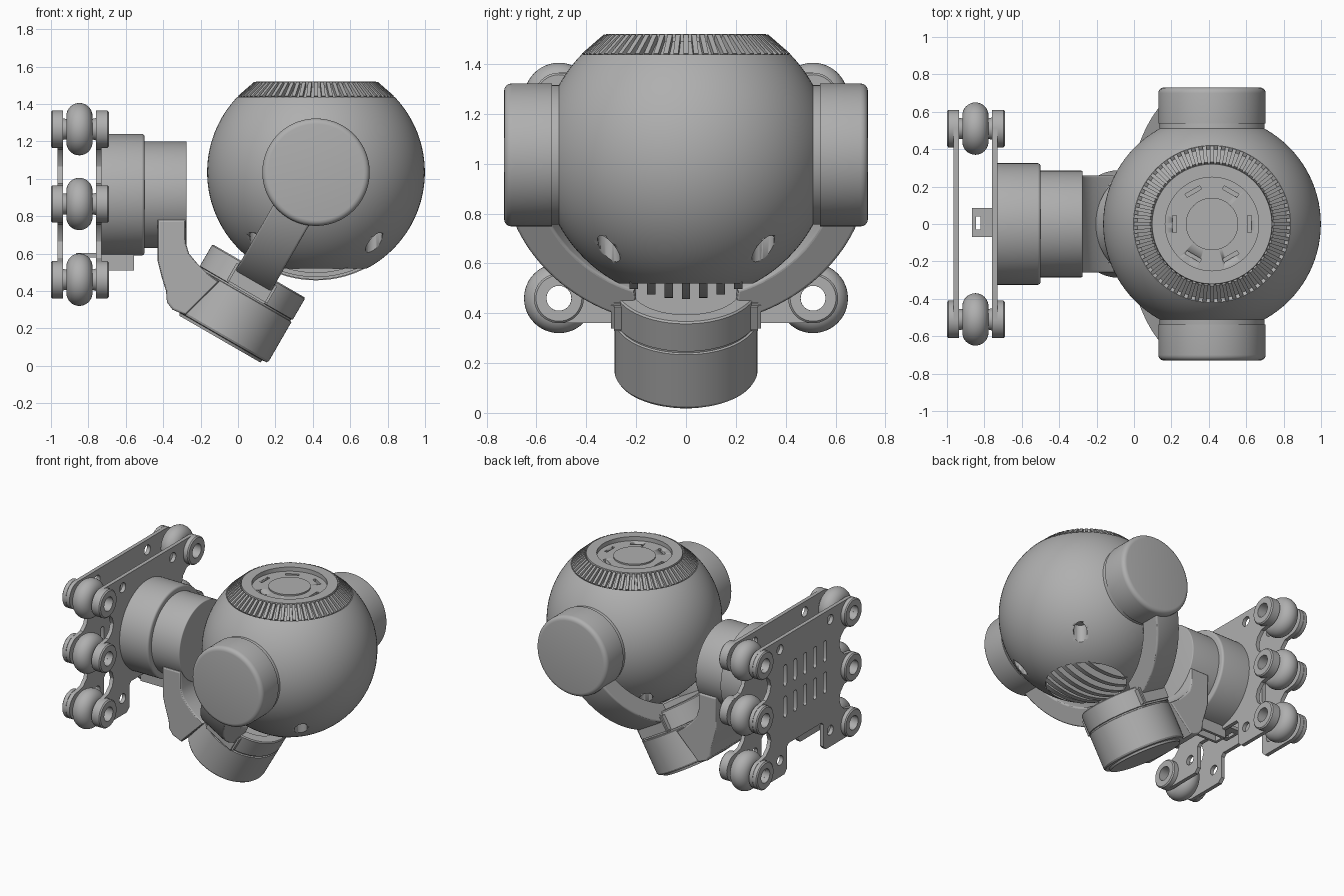
import bpy, bmesh
from math import sin, cos, pi, radians, sqrt, asin
from mathutils import Matrix, Vector

old = bpy.data.objects.get("Cube")
if old:
    bpy.data.objects.remove(old)

grey = bpy.data.materials.new("plain_grey")
grey.use_nodes = True
GREY = (0.43, 0.43, 0.43, 1)
grey.diffuse_color = GREY
grey.node_tree.nodes["Principled BSDF"].inputs["Base Color"].default_value = GREY

# Frames: ball centre, the tilted yoke frame, and axis changes
T = Matrix.Translation
BALL = T((0.417, 0, 1.035))
TILT = BALL @ Matrix.Rotation(radians(30), 4, 'Y')
TO_X = Matrix.Rotation(pi / 2, 4, 'Y')
YZ = Matrix(((0, 0, 1, 0), (1, 0, 0, 0), (0, 1, 0, 0), (0, 0, 0, 1)))
XZ = Matrix.Rotation(pi / 2, 4, 'X')
R = 0.582


def finish(name, mesh, angle=30):
    ob = bpy.data.objects.new(name, mesh)
    bpy.context.collection.objects.link(ob)
    mesh.materials.clear()
    mesh.materials.append(grey)
    bpy.ops.object.select_all(action='DESELECT')
    ob.select_set(True)
    bpy.context.view_layer.objects.active = ob
    bpy.ops.object.shade_smooth_by_angle(angle=radians(angle))
    return ob


def from_bmesh(name, bm):
    mesh = bpy.data.meshes.new(name)
    bmesh.ops.recalc_face_normals(bm, faces=bm.faces)
    bm.to_mesh(mesh)
    bm.free()
    return finish(name, mesh)


def lathe(name, profile, frame, closed=False, steps=96):
    """Spin (radius, height) points about the frame's z axis."""
    bm = bmesh.new()
    vs = [bm.verts.new((r, 0, h)) for r, h in profile]
    edges = [bm.edges.new(p) for p in zip(vs, vs[1:])]
    if closed:
        edges.append(bm.edges.new((vs[-1], vs[0])))
    bmesh.ops.spin(bm, geom=vs + edges, cent=(0, 0, 0), axis=(0, 0, 1),
                   angle=2 * pi, steps=steps)
    bmesh.ops.remove_doubles(bm, verts=bm.verts, dist=1e-5)
    bm.transform(frame)
    return from_bmesh(name, bm)


def drum(name, r, a, b, frame, soft=0.02):
    """Closed cylinder from a to b, rounded at the b end."""
    s = soft if b > a else -soft
    rim = [(r - soft + soft * cos(t * pi / 8), b - s + s * sin(t * pi / 8)) for t in range(5)]
    return lathe(name, [(0, a), (r, a)] + rim + [(0, b)], frame)


def prism(name, loops, half, frame, bevel=0.0):
    """Extrude an outline, with further loops as holes."""
    cu = bpy.data.curves.new(name, 'CURVE')
    cu.dimensions, cu.fill_mode = '2D', 'BOTH'
    cu.extrude, cu.bevel_depth, cu.offset = half - bevel, bevel, -bevel
    cu.bevel_resolution = 2
    for pts in loops:
        sp = cu.splines.new('POLY')
        sp.points.add(len(pts) - 1)
        for p, (x, y) in zip(sp.points, pts):
            p.co = (x, y, 0, 1)
        sp.use_cyclic_u = True
    tmp = bpy.data.objects.new("tmp", cu)
    bpy.context.collection.objects.link(tmp)
    dg = bpy.context.evaluated_depsgraph_get()
    mesh = bpy.data.meshes.new_from_object(tmp.evaluated_get(dg))
    bpy.data.objects.remove(tmp)
    mesh.transform(frame)
    mesh.name = name
    return finish(name, mesh)


def box(bm, size, frame):
    bmesh.ops.create_cube(bm, size=1, matrix=frame @ Matrix.Diagonal((*size, 1)))


def arc(cx, cy, r, a, b, n=16):
    return [(cx + r * cos(radians(a + (b - a) * i / n)),
             cy + r * sin(radians(a + (b - a) * i / n))) for i in range(n + 1)]


def circle(cx, cy, r):
    return arc(cx, cy, r, 0, 345, 23)


# Ball housing with a recessed top, a groove for ribs and a bottom opening
MOUTH = 0.27
lo, hi = asin(0.42 / R), pi - asin(MOUTH / R)
side = [(R * sin(lo + (hi - lo) * i / 48), R * cos(lo + (hi - lo) * i / 48)) for i in range(49)]
body = lathe("ball_housing",
             [(0, .465), (.14, .465), (.14, .455), (.25, .455), (.25, .485), (.32, .485),
              (.325, .456), (.4, .392)] + side + [(MOUTH, -.4), (0, -.4)], BALL)

# Screw holes and vent slots cut into the ball
bm = bmesh.new()
for sx in (-1, 1):
    for sy in (-1, 1):
        bmesh.ops.create_cone(bm, cap_ends=True, segments=32, radius1=.045, radius2=.045,
                              depth=.22, matrix=BALL @ T((sx * .31, sy * .31, -.41)))
for k in range(6):
    box(bm, (.02, .09, .06), BALL @ Matrix.Rotation(k * pi / 3, 4, 'Z') @ T((.2, 0, .46)))
cutter = from_bmesh("cutter", bm)
cutter.hide_render = True
mod = body.modifiers.new("holes", 'BOOLEAN')
mod.operation, mod.solver, mod.object = 'DIFFERENCE', 'EXACT', cutter
bpy.context.view_layer.objects.active = body
bpy.ops.object.modifier_apply(modifier=mod.name)
bpy.data.objects.remove(cutter)

# Cooling ribs around the top
bm = bmesh.new()
for k in range(64):
    box(bm, (.115, .02, .04), BALL @ Matrix.Rotation(k * pi / 32, 4, 'Z')
        @ T((.361, 0, .43)) @ Matrix.Rotation(radians(41), 4, 'Y'))
from_bmesh("top_ribs", bm)

# Curved slats across the bottom opening
for k in range(-3, 4):
    y = k * .07
    hx = sqrt(MOUTH ** 2 - y ** 2)
    xs = [hx * i / 12 for i in range(-12, 13)]
    low = [(x, -sqrt((R - .004) ** 2 - x * x - y * y)) for x in xs]
    prism("bottom_slat", [low + [(hx, -.39), (-hx, -.39)]], .017, BALL @ T((0, y, 0)) @ XZ)

# Side pods on both ends of the tilt axis
for s, label in ((1, "left"), (-1, "right")):
    out = BALL @ Matrix.Rotation(-s * pi / 2, 4, 'X')
    drum(label + "_pod_collar", .28, .42, .55, out, .005)
    drum(label + "_pod", .287, .538, .73, out, .03)

# Yoke arms, running as an arc from each pod down to the roll motor
for s, label in ((1, "left"), (-1, "right")):
    a0, a1 = (-8, -70) if s > 0 else (188, 250)
    tip = [(s * .2, -.74), (s * .2, -.62)]
    prism(label + "_yoke_arm", [arc(0, 0, .735, a0, a1, 24) + tip + arc(0, 0, .6, a1, a0, 24)],
          .11, TILT @ YZ, .012)
    bm = bmesh.new()
    box(bm, (.25, .1, .13), TILT @ T((0, s * .25, -.685)))
    bmesh.ops.bevel(bm, geom=bm.edges[:], offset=.012, segments=2, affect='EDGES')
    from_bmesh(label + "_yoke_clamp", bm)

# Roll motor under the ball
lathe("roll_motor", [(0, -.62), (.22, -.62), (.225, -.61), (.28, -.61), (.287, -.617),
                     (.287, -.745), (.278, -.748), (.278, -.757), (.287, -.76), (.287, -1.0),
                     (.28, -1.012), (.255, -1.015), (.25, -1.03), (0, -1.03)], TILT)

# Pan motor on the mount, and the arm that drops from it
PAN = T((0, 0, .915)) @ TO_X
drum("pan_motor_base", .325, -.74, -.5, PAN, .015)
drum("pan_motor", .285, -.52, -.275, PAN, .006)
prism("pan_arm", [[(-.43, .78), (-.43, .56), (-.41, .48), (-.385, .4), (-.38, .34), (-.35, .3),
                   (-.28, .27), (-.1, .45), (-.17, .5), (-.22, .55), (-.262, .6), (-.28, .66),
                   (-.28, .78)]], .26, XZ, .012)

# Damper plates with ears, cut-outs and slots
EARS = (1.265, .865, .46)
half = [(0, 1.365)]
for i, z in enumerate(EARS):
    half += arc(.51, z, .1, 90, -90)
    if i < 2:
        half += [(.45, z - .11), (.41, z - .15), (.395, z - .2), (.41, z - .25), (.45, z - .29)]
half += [(.24, .36), (.21, .39), (.21, .55), (.19, .57), (0, .57)]
outline = half + [(-y, z) for y, z in half[-2:0:-1]]
holes = [circle(s * .51, z, .05) for s in (1, -1) for z in EARS]
holes += [circle(s * .29, z, .035) for s in (1, -1) for z in (1.29, .48)]
slots = [arc(k * .115, z + .06, .018, 0, 180, 6) + arc(k * .115, z - .06, .018, 180, 360, 6)
         for k in range(-2, 3) for z in (1.08, .85)]
prism("outer_plate", [outline] + holes + slots, .014, T((-.95, 0, 0)) @ YZ)
prism("inner_plate", [outline] + holes, .014, T((-.744, 0, 0)) @ YZ)

# Rubber dampers: hollow, with a bulb between the plates and flanges outside
bulb = [(.07 + .07 * cos(t), .07 * sin(t)) for t in [pi * (i / 16 - .5) for i in range(17)]]
damper = ([(.05, -.152), (.092, -.152), (.1, -.145), (.1, -.118), (.06, -.116), (.055, -.07)]
          + bulb + [(.055, .07), (.06, .09), (.1, .092), (.1, .15), (.092, .158), (.05, .158)])
for s, label in ((1, "left"), (-1, "right")):
    for z in EARS:
        lathe(label + "_damper", damper, T((-.848, s * .51, z)) @ TO_X, True, 48)

# Connector socket below the pan motor, and a slotted tab between the plates
frame = [(-.1, -.048), (.1, -.048), (.1, .048), (-.1, .048)]
prism("connector_socket", [frame, [(x * .8, y * .6) for x, y in frame]], .045, T((-.655, 0, .555)))
prism("connector_back", [frame], .02, T((-.655, 0, .6))).data.transform(Matrix.Identity(4))
tab = [(-.865, -.07), (-.74, -.07), (-.74, .085), (-.865, .085)]
prism("cable_tab", [tab, [(-.845, -.03), (-.82, -.03), (-.82, .04), (-.845, .04)]],
      .012, T((0, 0, .59)))
for ob in bpy.data.objects:
    if ob.name.startswith("connector"):
        ob.data.transform(T((-.655, 0, 0)) @ Matrix.Diagonal((1, 1, 1, 1)) @ T((.655, 0, 0)))
